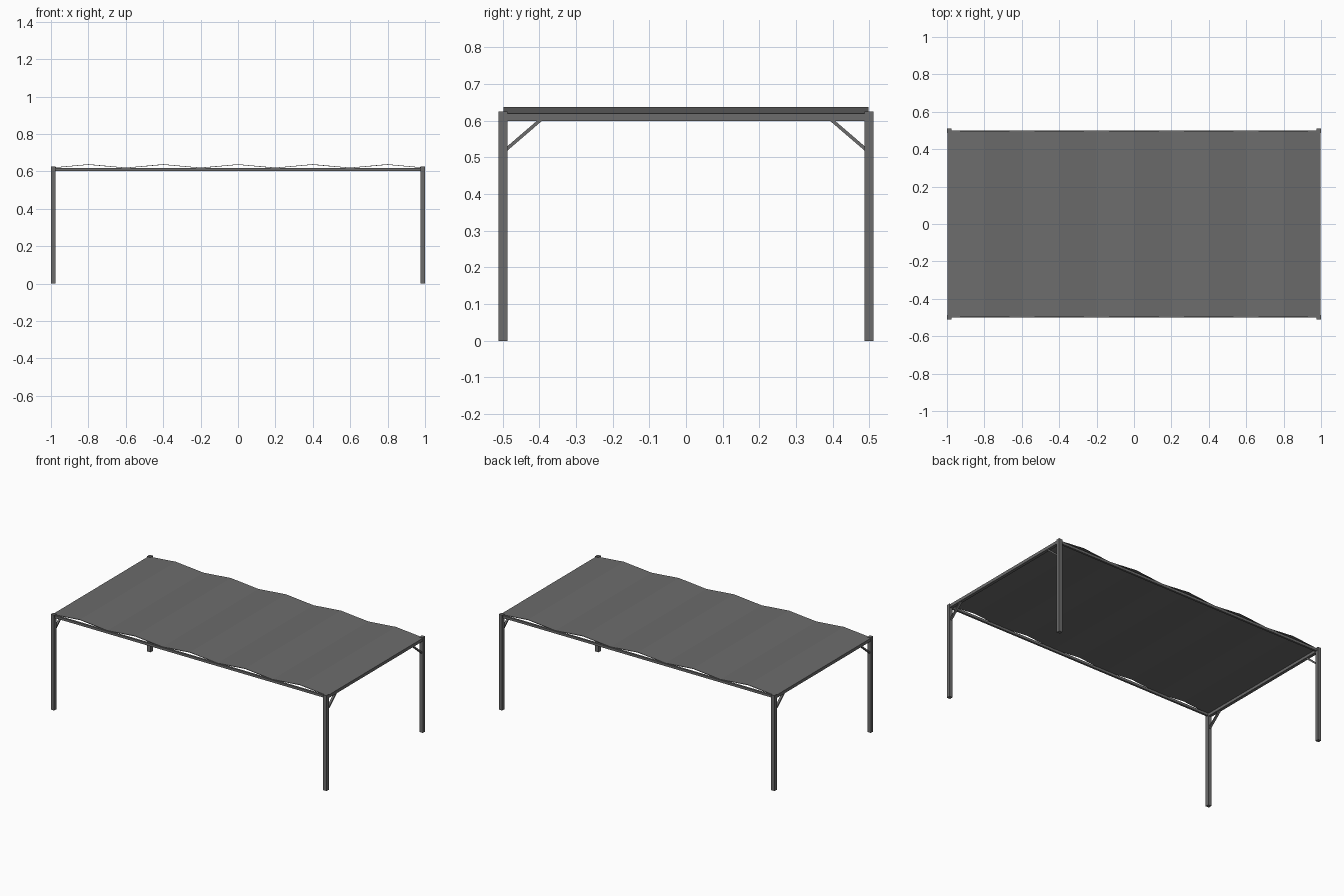
import bpy, bmesh

if "Cube" in bpy.data.objects:
    bpy.data.objects.remove(bpy.data.objects["Cube"])

grey = bpy.data.materials.new("dark_grey")
grey.diffuse_color = (0.15, 0.15, 0.15, 1)
grey.use_nodes = True
grey.node_tree.nodes["Principled BSDF"].inputs["Base Color"].default_value = grey.diffuse_color


def make(name, verts, faces):
    me = bpy.data.meshes.new(name)
    me.from_pydata(verts, [], faces)
    bm = bmesh.new()
    bm.from_mesh(me)
    bmesh.ops.recalc_face_normals(bm, faces=bm.faces)
    bm.to_mesh(me)
    bm.free()
    me.materials.append(grey)
    ob = bpy.data.objects.new(name, me)
    bpy.context.collection.objects.link(ob)
    return ob


def prism(name, prof, axis, a, b):
    """Extrude a 2D outline along x or y from a to b."""
    n = len(prof)
    put = (lambda t, p: (t, p[0], p[1])) if axis == 'x' else (lambda t, p: (p[0], t, p[1]))
    verts = [put(t, p) for t in (a, b) for p in prof]
    # side strips as quads, ends as polygons
    faces = [(i, (i + 1) % n, n + (i + 1) % n, n + i) for i in range(n)]
    faces += [tuple(range(n)), tuple(range(n, 2 * n))]
    return make(name, verts, faces)


def box(name, x0, x1, y0, y1, z0, z1):
    return prism(name, [(y0, z0), (y1, z0), (y1, z1), (y0, z1)], 'x', x0, x1)


for sx, side in ((-1, "left"), (1, "right")):
    # end beam between the posts
    box(f"{side}_end_beam", sx * 0.978, sx * 0.998, -0.49, 0.49, 0.60, 0.618)
    for sy, end in ((-1, "front"), (1, "back")):
        # corner posts
        box(f"{side}_{end}_post", sx * 0.976, sx * 1.0, sy * 0.487, sy * 0.511, 0, 0.625)
        # diagonal braces
        prism(f"{side}_{end}_brace",
              [(sy * 0.49, 0.516), (sy * 0.49, 0.528), (sy * 0.404, 0.602), (sy * 0.39, 0.602)],
              'x', sx * 0.981, sx * 0.995)

# long rails
for sy, end in ((-1, "front"), (1, "back")):
    box(f"{end}_rail", -0.98, 0.98, sy * 0.488, sy * 0.501, 0.602, 0.618)

# zigzag roof sheet: five shallow ridges
top = [(-0.998 + 0.1996 * i, 0.638 if i % 2 else 0.62) for i in range(11)]
roof = prism("roof_sheet", top + [(x, z - 0.003) for x, z in reversed(top)], 'y', -0.497, 0.497)
# split concave end faces cleanly
bm = bmesh.new()
bm.from_mesh(roof.data)
bmesh.ops.triangulate(bm, faces=[f for f in bm.faces if len(f.verts) > 4])
bm.to_mesh(roof.data)
bm.free()
